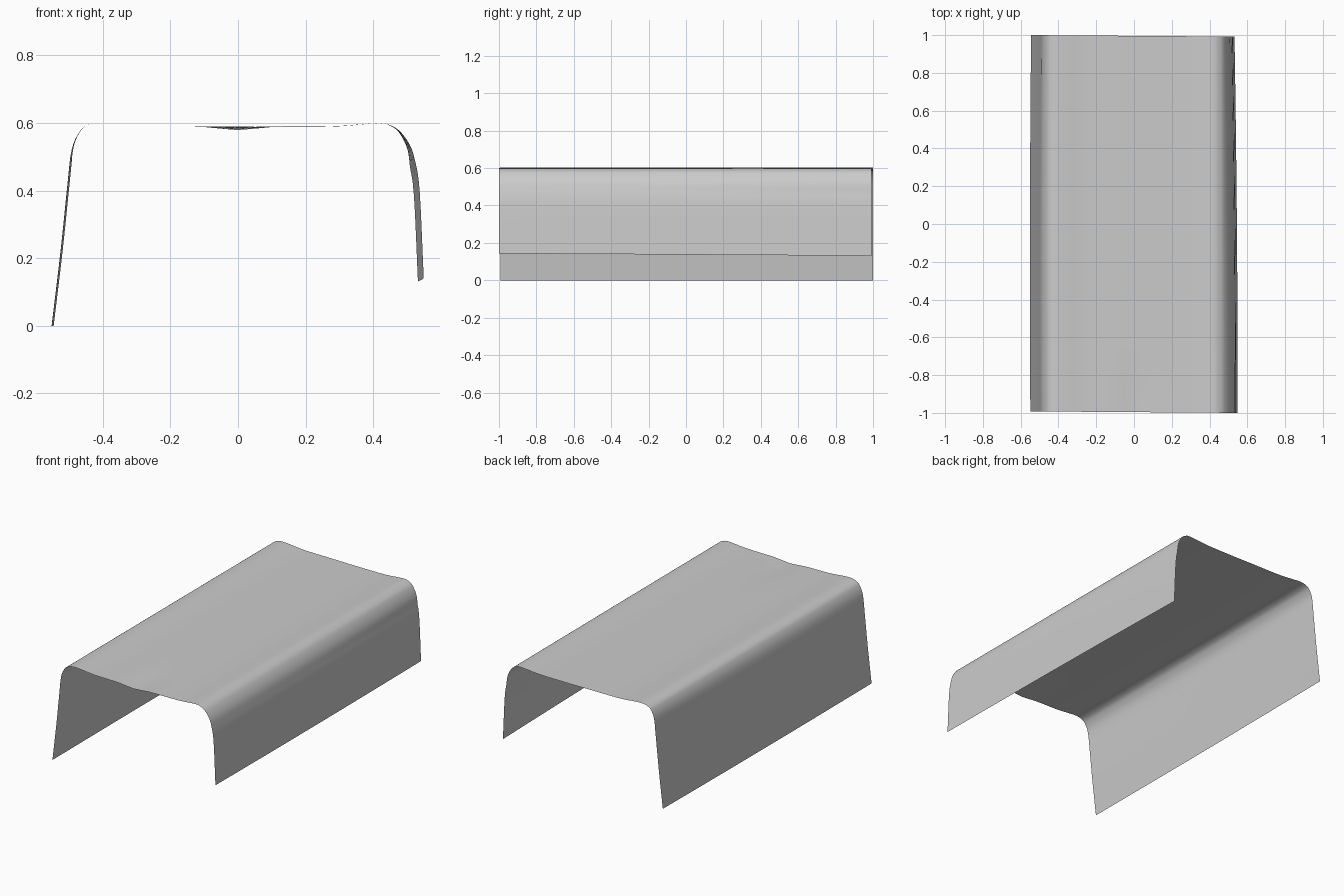
import bpy
import bmesh
from math import exp, pi, sin
from mathutils import Vector

cube = bpy.data.objects.get("Cube")
if cube:
    bpy.data.objects.remove(cube, do_unlink=True)

# Cross-section at the front, from the right hem over the top to the left hem
PROFILE = [Vector(p) for p in (
    (-.549, 0), (-.522, .226), (-.502, .42), (-.49, .522), (-.469, .572),
    (-.445, .593), (-.405, .602), (-.35, .599), (-.26, .591), (-.1, .589),
    (.1, .589), (.28, .590), (.38, .597), (.425, .599), (.452, .592),
    (.478, .576), (.507, .537), (.523, .49), (.537, .4), (.549, .144))]
STEPS = 4
ROWS = 48


def smooth_path(points, steps):
    """Catmull-Rom curve through the points."""
    ends = [2 * points[0] - points[1]] + points + [2 * points[-1] - points[-2]]
    path = []
    for a, b, c, d in zip(ends, ends[1:], ends[2:], ends[3:]):
        for k in range(steps):
            t = k / steps
            path.append(0.5 * (2 * b + (c - a) * t + (2 * a - 5 * b + 4 * c - d) * t ** 2
                               + (3 * b - a - 3 * c + d) * t ** 3))
    return path + [points[-1]]


def drape(x, z, t):
    """Place a profile point at fraction t from front to back."""
    across = (x + 0.55) / 1.1
    front = -0.992 - 0.008 * across
    back = 1.0 - 0.008 * across
    hang = min(1, max(0, (0.6 - z) / 0.12))
    y = front + (back - front) * t
    # The left wall drifts inward towards the back; the right wall bows out
    if x > 0:
        new_x = x - 0.017 * t * t * hang
        new_z = z - 0.013 * t * hang
    else:
        new_x = x - 0.004 * sin(pi * t) * hang + 0.004 * t * hang
        new_z = z
    # Shallow sag in the top near the front edge
    new_z -= 0.010 * exp(-(x / 0.07) ** 2) * exp(-(t / 0.12) ** 2)
    return new_x, y, new_z


# Draped sheet, lofted from front to back
path = smooth_path(PROFILE, STEPS)
bm = bmesh.new()
rows = [[bm.verts.new(drape(p.x, p.y, j / ROWS)) for p in path] for j in range(ROWS + 1)]
for near, far in zip(rows, rows[1:]):
    for i in range(len(path) - 1):
        bm.faces.new((near[i], near[i + 1], far[i + 1], far[i])).smooth = True

mesh = bpy.data.meshes.new("draped_cloth")
bm.to_mesh(mesh)
bm.free()
cloth = bpy.data.objects.new("draped_cloth", mesh)
bpy.context.collection.objects.link(cloth)
